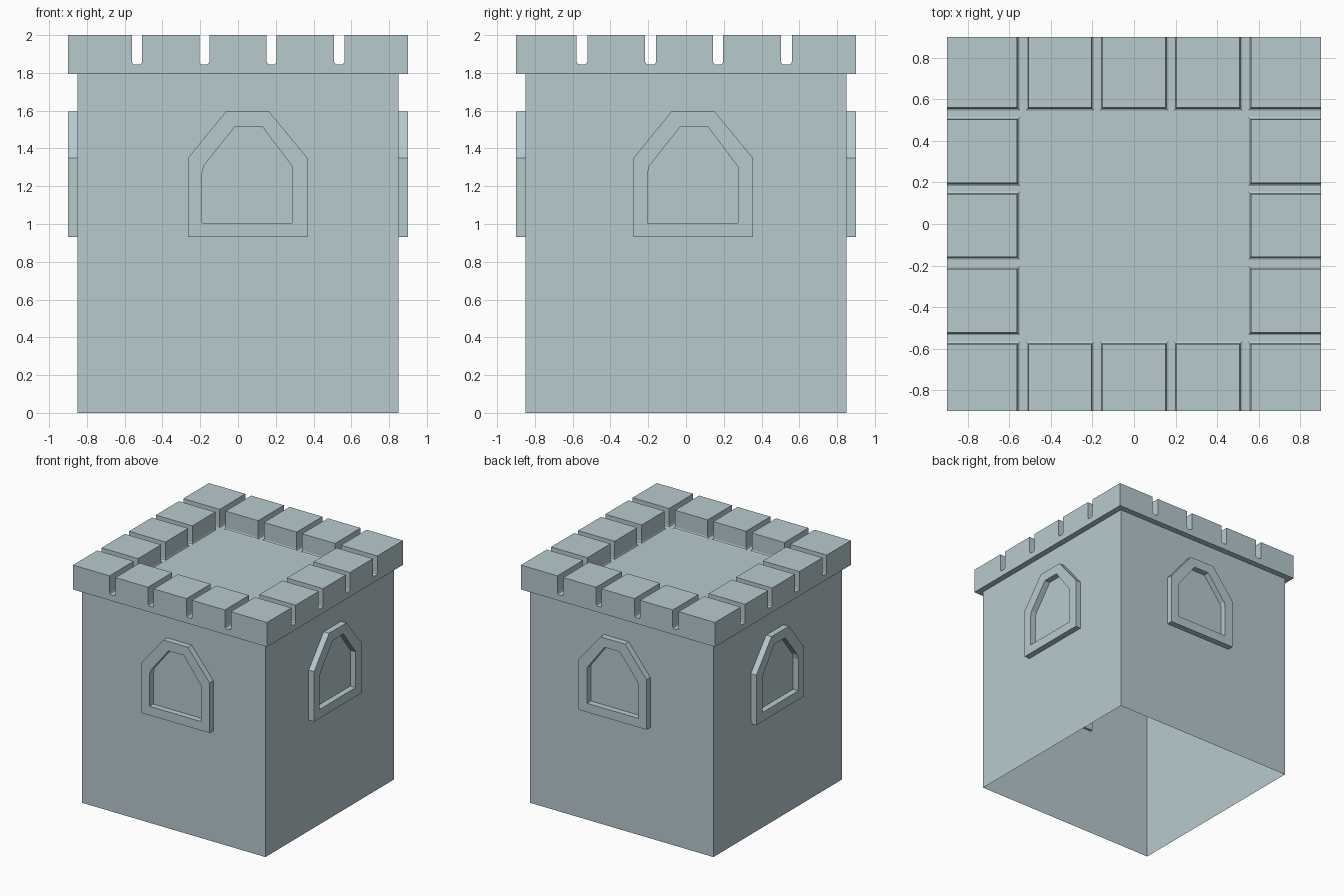
import bpy, bmesh

if "Cube" in bpy.data.objects:
    bpy.data.objects.remove(bpy.data.objects["Cube"])

stone = bpy.data.materials.new("pale blue grey stone")
stone.diffuse_color = (0.468, 0.591, 0.617, 1)
stone.use_nodes = True
stone.node_tree.nodes["Principled BSDF"].inputs["Base Color"].default_value = stone.diffuse_color


def finish(name, bm, recalc=True):
    if recalc:
        bmesh.ops.recalc_face_normals(bm, faces=bm.faces)
    mesh = bpy.data.meshes.new(name)
    bm.to_mesh(mesh)
    bm.free()
    mesh.materials.append(stone)
    obj = bpy.data.objects.new(name, mesh)
    bpy.context.collection.objects.link(obj)


def stack(bm, rings, bottom, top):
    """Stack rectangles (x0, x1, y0, y1, z) into a counter-clockwise shell."""
    loops = [[bm.verts.new(p) for p in ((x0, y0, z), (x1, y0, z), (x1, y1, z), (x0, y1, z))]
             for x0, x1, y0, y1, z in rings]
    for a, b in zip(loops, loops[1:]):
        for i in range(4):
            j = (i + 1) % 4
            bm.faces.new((a[i], a[j], b[j], b[i]))
    if bottom:
        bm.faces.new(loops[0][::-1])
    if top:
        bm.faces.new(loops[-1])


# Hollow tower walls, open at the bottom
W, E, FLOOR, TOP = 0.85, 0.9, 1.845, 2.0
bm = bmesh.new()
stack(bm, [(-W, W, -W, W, 0), (-W, W, -W, W, 1.795)], False, False)
finish("tower_walls", bm, False)

# Overhanging roof slab
bm = bmesh.new()
stack(bm, [(-E, E, -E, E, 1.795), (-E, E, -E, E, FLOOR)], True, True)
finish("roof_slab", bm, False)

# Battlement blocks around the rim, with a small fillet at the foot
xs = [(-E, -0.562), (-0.507, -0.205), (-0.152, 0.152), (0.204, 0.508), (0.563, E)]
ys = [(-E, -0.579), (-0.522, -0.216), (-0.158, 0.143), (0.197, 0.502), (0.56, E)]
bm = bmesh.new()
for i, (x0, x1) in enumerate(xs):
    for j, (y0, y1) in enumerate(ys):
        if i in (0, 4) or j in (0, 4):
            rings = [(max(x0 - g, -E), min(x1 + g, E), max(y0 - g, -E), min(y1 + g, E), z)
                     for g, z in ((0.013, FLOOR), (0.004, FLOOR + 0.005), (0, FLOOR + 0.014), (0, TOP))]
            stack(bm, rings, False, True)
finish("battlements", bm, False)

# Window frames: a ring between two outlines, the wall behind is the pane
outer = [(-0.264, 0.93), (0.367, 0.93), (0.367, 1.35), (0.165, 1.595),
         (-0.065, 1.595), (-0.264, 1.35), (-0.264, 1.31)]
inner = [(-0.19, 1.005), (0.287, 1.005), (0.287, 1.305), (0.127, 1.517),
         (-0.015, 1.517), (-0.18, 1.31), (-0.19, 1.27)]


def window(name, place):
    bm = bmesh.new()
    loops = [[bm.verts.new(place(u, d, z)) for u, z in outline]
             for outline, d in ((outer, E), (inner, E), (inner, W - 0.02), (outer, W - 0.02))]
    n = len(outer)
    for k in range(4):
        a, b = loops[k], loops[(k + 1) % 4]
        for i in range(n):
            j = (i + 1) % n
            bm.faces.new((a[i], a[j], b[j], b[i]))
    finish(name, bm)


for s, name in ((-1, "front_window_frame"), (1, "back_window_frame")):
    window(name, lambda u, d, z: (u, s * d, z))
for s, name in ((-1, "left_window_frame"), (1, "right_window_frame")):
    window(name, lambda u, d, z: (s * d, u - 0.013, z))
